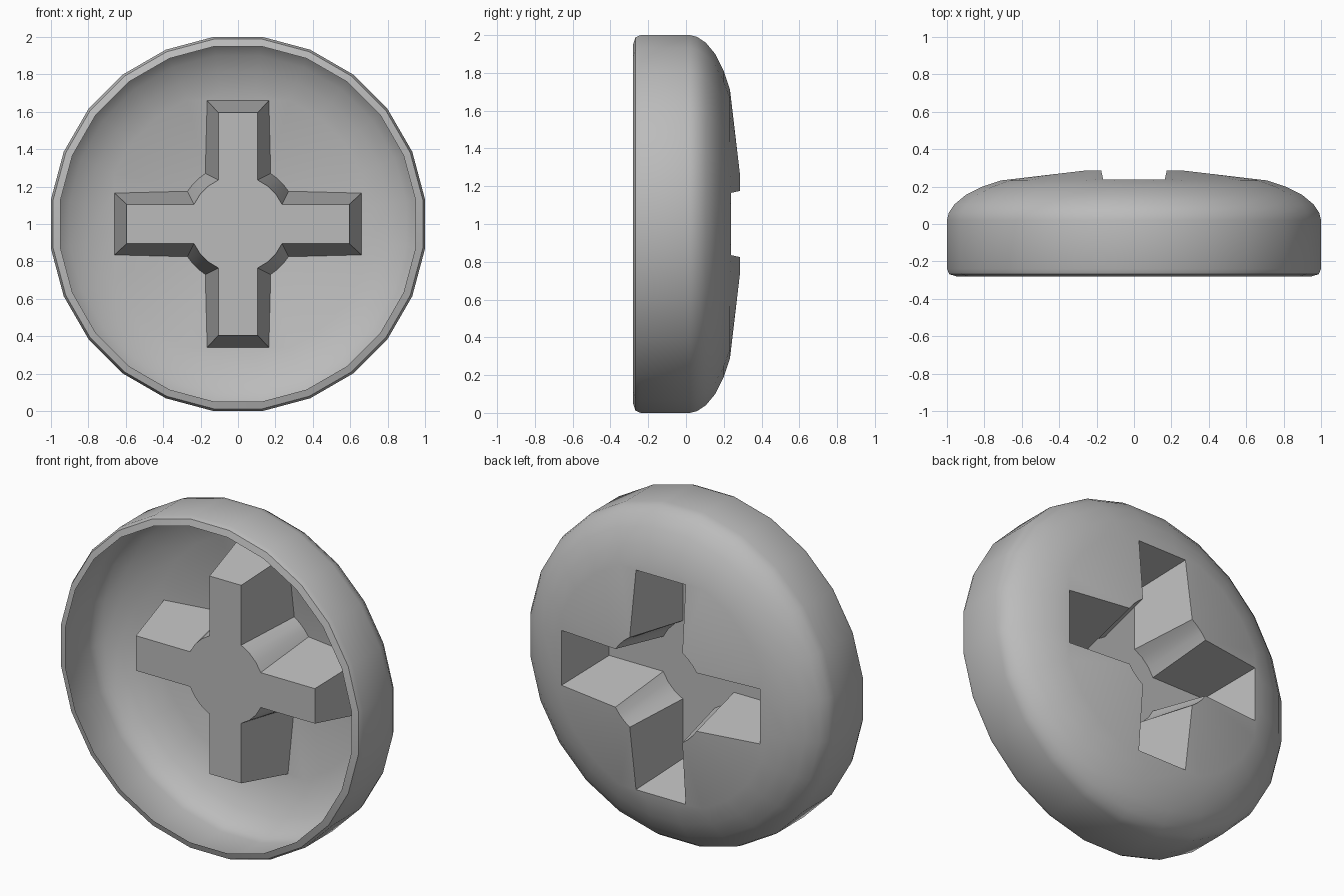
import bpy, bmesh, math
from mathutils import Vector

if "Cube" in bpy.data.objects:
    bpy.data.objects.remove(bpy.data.objects["Cube"])

SEG = 24
CZ = 1.0
K = 1 / math.cos(math.pi / SEG)      # flats, not corners, sit at the nominal radius

grey = bpy.data.materials.new("mid_grey")
grey.diffuse_color = (0.5, 0.5, 0.5, 1)
grey.use_nodes = True
grey.node_tree.nodes["Principled BSDF"].inputs["Base Color"].default_value = grey.diffuse_color

bm = bmesh.new()


def dome_y(r):
    # gentle slope of the crown
    return 0.285 - max(0, r - 0.32) * 0.128


def ring(r, y):
    return [bm.verts.new((r * K * math.cos((i + 0.5) * math.tau / SEG), y,
                          CZ + r * K * math.sin((i + 0.5) * math.tau / SEG)))
            for i in range(SEG)]


def cross_outline(tip, half_tip, half_root, root, steps=3):
    # four arms joined by round hub corners, counter-clockwise
    pts = []
    a0 = math.atan2(half_root, root)
    r = math.hypot(half_root, root)
    for q in range(4):
        base = [(tip, -half_tip), (tip, half_tip)]
        for s in range(steps + 1):
            a = a0 + (math.pi / 2 - 2 * a0) * s / steps
            base.append((r * math.cos(a), r * math.sin(a)))
        c, s_ = round(math.cos(q * math.pi / 2)), round(math.sin(q * math.pi / 2))
        pts += [(x * c - z * s_, x * s_ + z * c) for x, z in base]
    return pts


def loop_edges(vs):
    return [bm.edges.new((vs[i], vs[(i + 1) % len(vs)])) for i in range(len(vs))]


def bridge(a, b):
    n = len(a)
    for i in range(n):
        j = (i + 1) % n
        bm.faces.new((a[i], a[j], b[j], b[i]))


# crown: filled flat between the cross opening and the first ring, then raised
opening = [bm.verts.new((x, 0, CZ + z))
           for x, z in cross_outline(0.66, 0.165, 0.175, 0.27)]
crown = ring(0.71, 0)
bmesh.ops.triangle_fill(bm, use_beauty=True, use_dissolve=False,
                        normal=Vector((0, 1, 0)),
                        edges=loop_edges(opening) + loop_edges(crown))
for v in opening + crown:
    v.co.y = dome_y(math.hypot(v.co.x, v.co.z - CZ))
for v in crown:
    v.co.y = 0.233

# shoulder, side wall and rolled front lip
previous = crown
for r, y in [(0.81, 0.2), (0.9, 0.155), (0.96, 0.105), (0.99, 0.06), (1.0, 0.02),
             (1.0, -0.24), (0.988, -0.268), (0.95, -0.28)]:
    current = ring(r, y)
    bridge(previous, current)
    previous = current

# tapered cross recess and its floor
floor = [bm.verts.new((x, -0.12, CZ + z))
         for x, z in cross_outline(0.595, 0.105, 0.105, 0.235)]
bridge(opening, floor)
bm.faces.new(floor)

bmesh.ops.recalc_face_normals(bm, faces=bm.faces[:])
# the crown must face backwards
bm.normal_update()
if sum(f.normal.y * f.calc_area() for f in bm.faces) < 0:
    bmesh.ops.reverse_faces(bm, faces=bm.faces[:])

mesh = bpy.data.meshes.new("slotted_cap")
bm.to_mesh(mesh)
bm.free()
mesh.materials.append(grey)
cap = bpy.data.objects.new("slotted_cap", mesh)
bpy.context.collection.objects.link(cap)
bpy.context.view_layer.objects.active = cap
cap.select_set(True)
bpy.ops.object.shade_smooth_by_angle(angle=math.radians(35))
